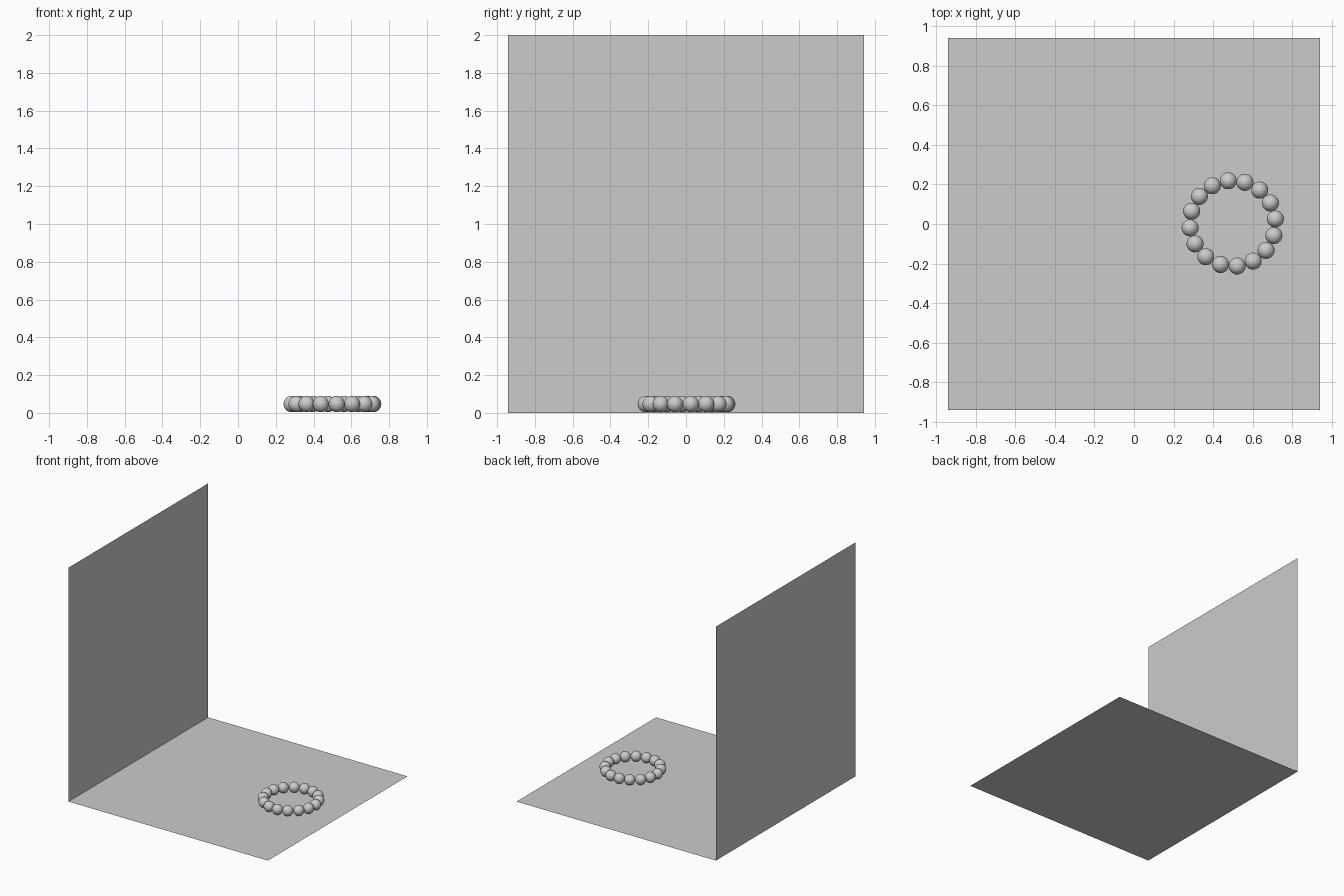
import bpy
from math import cos, sin, tau, radians

if "Cube" in bpy.data.objects:
    bpy.data.objects.remove(bpy.data.objects["Cube"])

HALF = 0.943      # half width of floor and wall
HEIGHT = 2.0      # wall height


def sheet(name, corners):
    mesh = bpy.data.meshes.new(name)
    mesh.from_pydata(corners, [], [(0, 1, 2, 3)])
    obj = bpy.data.objects.new(name, mesh)
    bpy.context.collection.objects.link(obj)
    return obj


# Flat floor and the upright wall on its left edge
sheet("floor", [(-HALF, -HALF, 0), (HALF, -HALF, 0), (HALF, HALF, 0), (-HALF, HALF, 0)])
sheet("wall", [(-HALF, -HALF, 0), (-HALF, HALF, 0), (-HALF, HALF, HEIGHT), (-HALF, -HALF, HEIGHT)])

# Ring of smooth beads lying on the floor
BEADS, RING_R, BEAD_R = 16, 0.217, 0.043
for i in range(BEADS):
    a = radians(6) + tau * i / BEADS
    bpy.ops.mesh.primitive_uv_sphere_add(
        segments=32, ring_count=16, radius=BEAD_R,
        location=(0.5 + RING_R * cos(a), 0.003 + RING_R * sin(a), 0.047),
        rotation=(0, 0, a))
    bead = bpy.context.object
    bead.name = f"bead_{i + 1:02d}"
    bpy.ops.object.shade_smooth()
